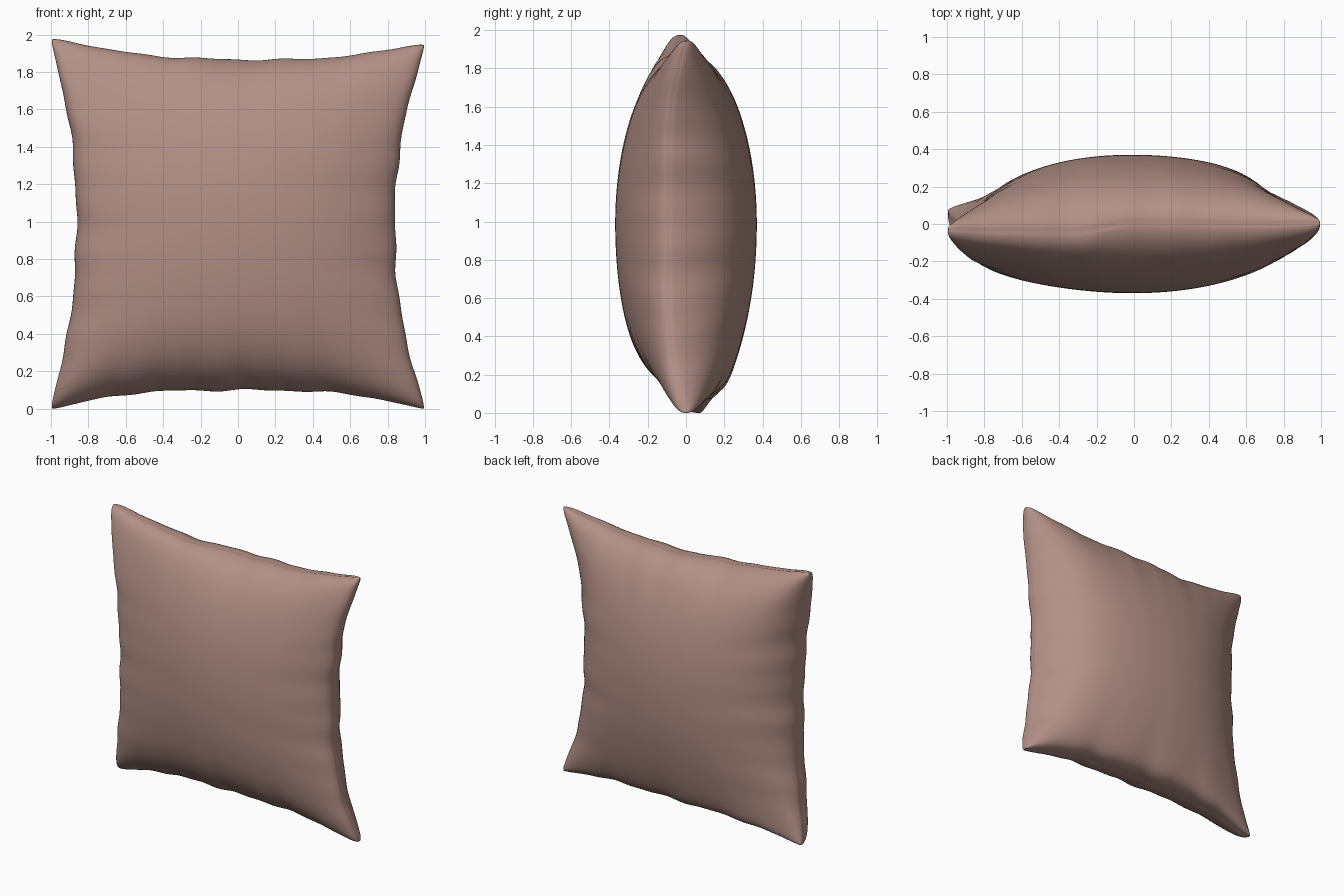
import bpy, bmesh
from math import sin, pi

if "Cube" in bpy.data.objects:
    bpy.data.objects.remove(bpy.data.objects["Cube"], do_unlink=True)

CELLS = 80       # cells along each side of one panel
PUFF = 0.37      # half thickness at the middle
GROOVE = 0.004   # depth of the stitched seam


def lerp(a, b, t):
    return a + (b - a) * t


def smooth(a, b, t):
    t = min(max((t - a) / (b - a), 0), 1)
    return t * t * (3 - 2 * t)


def ripple(t, phase):
    """Small uneven gathers along a seam, fading at the corners."""
    return (sin(15 * t + phase) + 0.6 * sin(27 * t + 2 * phase)) * (1 - t * t)


# Seam outlines: each side is pulled in between the corners
def left(v):
    return -1.025 + 0.16 * (1 - abs(v) ** 2.2) + 0.005 * ripple(v, 1)


def right(v):
    return 1.025 - 0.185 * (1 - abs(v) ** 2.2) + 0.005 * ripple(v, 2.5)


def top(u):
    return lerp(2.015, 1.985, (u + 1) / 2) - 0.122 * (1 - abs(u) ** 2.6) + 0.004 * ripple(u, 4)


def bottom(u):
    return -0.02 + 0.128 * (1 - abs(u) ** 3.2) + 0.005 * ripple(u, 0.5)


# How far each seam wanders forward or backward
def seam_shift(u, v):
    right_y = -0.09 * (1 - v ** 4)
    left_y = 0.02 - 0.05 * v - 0.07 * (1 - v ** 4)
    top_y = -0.04 + 0.05 * smooth(-0.3, 0, u) - 0.01 * smooth(0, 0.6, u)
    top_y += 0.01 * smooth(0.7, 1, u) + 0.01 * smooth(-0.8, -1, u)
    bottom_y = 0.035 * (1 - u) + 0.04 * (1 - u * u)
    side_y = right_y if u > 0 else left_y
    end_y = top_y if v > 0 else bottom_y
    wu, wv = abs(u) ** 7, abs(v) ** 7
    return (side_y * wu * wu + end_y * wv * wv) / max(wu + wv, 1e-6)


def cushion_point(s, t, side):
    u, v = sin(s * pi / 2), sin(t * pi / 2)   # finer cells near the seams
    x = lerp(left(v), right(v), (u + 1) / 2)
    z = lerp(bottom(u), top(u), (v + 1) / 2)
    # Blunt corner tips
    tip = 0.03 * (u * v) ** 14
    x -= tip * u
    z -= tip * v
    # Seam stitched slightly inward
    if abs(s) > 0.9999:
        x -= GROOVE * u
    if abs(t) > 0.9999:
        z -= GROOVE * v
    # Domed panel, heavier below, thinner at the back left
    full = 0.06 * (u * v) ** 4
    power_u = 0.43 + 0.14 * max(u, 0) ** 4 * (1 - v ** 4) - full
    power_u += side * 0.09 * smooth(0, -0.7, u)
    power_v = 0.4 + 0.08 * smooth(-0.3, 0.3, v) - full
    depth = PUFF * max(1 - u * u, 0) ** power_u * max(1 - v * v, 0) ** power_v
    # Soft puckers near the seams
    pucker = ripple(v, 1 + side) * u ** 6 + ripple(u, 3 + side) * v ** 6
    depth *= 1 + 0.02 * pucker
    return x, seam_shift(u, v) + side * depth, z


# Front and back panels, welded along the seam
bm = bmesh.new()
for side in (-1, 1):
    panel = bmesh.ops.create_grid(bm, x_segments=CELLS, y_segments=CELLS, size=1)
    for vert in panel["verts"]:
        vert.co = cushion_point(vert.co.x, vert.co.y, side)
bmesh.ops.remove_doubles(bm, verts=bm.verts, dist=0.00002)
bmesh.ops.recalc_face_normals(bm, faces=bm.faces)
for face in bm.faces:
    face.smooth = True

# Stand on the ground
low = min(vert.co.z for vert in bm.verts)
bmesh.ops.translate(bm, verts=bm.verts, vec=(0, 0, -low))

mesh = bpy.data.meshes.new("cushion")
bm.to_mesh(mesh)
bm.free()
cushion = bpy.data.objects.new("cushion", mesh)
bpy.context.collection.objects.link(cushion)

# Dusty pink cloth
cloth = bpy.data.materials.new("dusty_pink_cloth")
cloth.use_nodes = True
colour = (0.45, 0.28, 0.24, 1)
cloth.diffuse_color = colour
shader = cloth.node_tree.nodes["Principled BSDF"]
shader.inputs["Base Color"].default_value = colour
shader.inputs["Roughness"].default_value = 0.9
mesh.materials.append(cloth)
